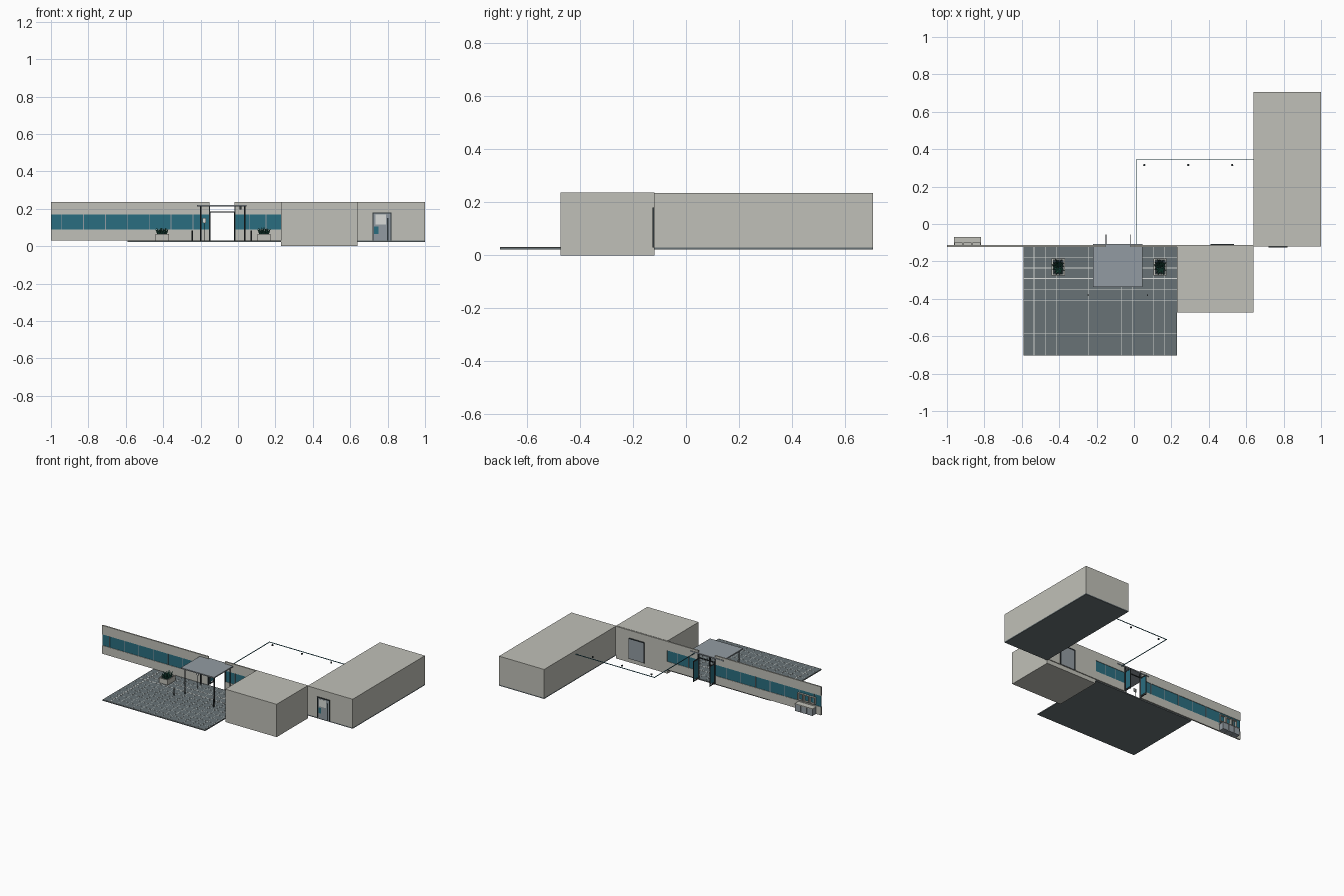
import bpy, bmesh, math, random
from mathutils import Matrix, Vector

random.seed(4)
old = bpy.data.objects.get("Cube")
if old:
    bpy.data.objects.remove(old, do_unlink=True)


def material(name, *rgb):
    m = bpy.data.materials.new(name)
    m.use_nodes = True
    m.diffuse_color = (*rgb, 1)
    m.node_tree.nodes["Principled BSDF"].inputs["Base Color"].default_value = (*rgb, 1)
    return m


concrete = material("warm grey concrete", 0.53, 0.53, 0.48)
paving = material("slate paving", 0.14, 0.17, 0.18)
joint = material("pale joint", 0.70, 0.72, 0.70)
glass = material("teal glass", 0.023, 0.155, 0.215)
metal = material("blue grey metal", 0.29, 0.33, 0.36)
dark = material("charcoal metal", 0.03, 0.04, 0.045)
leaf = material("deep green leaf", 0.02, 0.13, 0.09)


def finish(name, bm, mat):
    me = bpy.data.meshes.new(name)
    bm.to_mesh(me)
    bm.free()
    me.materials.append(mat)
    ob = bpy.data.objects.new(name, me)
    bpy.context.scene.collection.objects.link(ob)
    return ob


def boxes(name, mat, *spans):
    """One object from boxes given as (x0, x1, y0, y1, z0, z1)."""
    bm = bmesh.new()
    for x0, x1, y0, y1, z0, z1 in spans:
        mid = Matrix.Translation(((x0 + x1) / 2, (y0 + y1) / 2, (z0 + z1) / 2))
        bmesh.ops.create_cube(bm, size=1, matrix=mid @ Matrix.Diagonal((x1 - x0, y1 - y0, z1 - z0, 1)))
    return finish(name, bm, mat)


def posts(name, mat, points, radius, z0, z1):
    bm = bmesh.new()
    for x, y in points:
        bmesh.ops.create_cone(bm, cap_ends=True, segments=12, radius1=radius, radius2=radius,
                              depth=z1 - z0, matrix=Matrix.Translation((x, y, (z0 + z1) / 2)))
    return finish(name, bm, mat)


FLOOR, TOP = 0.03, 0.235
WALL = (-0.122, -0.112)      # wall depth
SILL, HEAD = 0.09, 0.17      # window band

# Main volumes
boxes("long_hall", concrete, (0.64, 1, -0.12, 0.705, FLOOR, TOP))
boxes("long_hall_floor", paving, (0.64, 1, -0.12, 0.705, 0.022, FLOOR))
boxes("front_block", concrete, (0.23, 0.64, -0.473, -0.118, 0, TOP + 0.002))

# Long wall with a ribbon window on each side of the entrance
wings = [(-1, -0.152), (-0.018, 0.23)]
bands = [(a, b, *WALL, *z) for a, b in wings for z in ((FLOOR, SILL), (HEAD, TOP))]
boxes("long_wall", concrete, *bands, (0.23, 0.64, *WALL, FLOOR, TOP))
boxes("ribbon_window", glass, *[(a, b, -0.119, -0.115, SILL, HEAD) for a, b in wings])
bars = [-0.943 + 0.117 * i for i in range(7)] + [0.06, 0.15]
boxes("window_mullions", metal, *[(x - 0.002, x + 0.002, -0.121, -0.113, SILL, HEAD) for x in bars])

# Plaza slab with tile joints
X0, X1, Y0, Y1 = -0.59, 0.23, -0.703, -0.12
boxes("plaza_slab", paving, (X0, X1, Y0, Y1, 0.022, FLOOR))
step, w = 0.058, 0.0007
lines = [(X0 + step * i - w, X0 + step * i + w, Y0, Y1, FLOOR, FLOOR + 0.0004) for i in range(1, 15)]
lines += [(X0, X1, Y1 - step * i - w, Y1 - step * i + w, FLOOR, FLOOR + 0.0004) for i in range(1, 11)]
boxes("plaza_joints", joint, *lines)
boxes("plaza_bands", joint, (X0, X1, -0.237, -0.233, FLOOR, 0.0308), (X0, X1, -0.293, -0.289, FLOOR, 0.0308),
      (-0.537, -0.533, Y0, Y1, FLOOR, 0.0308))

# Entrance canopy, posts and bollards
boxes("canopy_roof", metal, (-0.22, 0.045, -0.337, -0.108, 0.212, 0.22))
posts("canopy_posts", dark, [(x, y) for x in (-0.2, 0.035) for y in (-0.32, -0.14)], 0.004, FLOOR, 0.212)
posts("bollards", dark, [(-0.245, -0.38), (0.072, -0.38)], 0.004, FLOOR, 0.085)
boxes("canopy_lamp", dark, (0.008, 0.02, -0.25, -0.238, 0.195, 0.212))
posts("sign_post", dark, [(-0.18, -0.2)], 0.002, FLOOR, 0.14)
boxes("sign_plate", joint, (-0.19, -0.17, -0.206, -0.202, 0.125, 0.15))

# Entrance frame and doors swung open behind the wall
boxes("entrance_frame", dark, (-0.156, -0.15, -0.124, -0.11, FLOOR, 0.212),
      (-0.02, -0.014, -0.124, -0.11, FLOOR, 0.212), (-0.15, -0.02, -0.12, -0.114, 0.18, 0.186))
for side, x in (("right", -0.15), ("left", -0.02)):
    boxes(side + "_open_door_glass", glass, (x - 0.001, x + 0.001, -0.105, -0.061, 0.045, 0.172))
    boxes(side + "_open_door_frame", dark,
          *[(x - 0.002, x + 0.002, y, y + 0.006, FLOOR, 0.18) for y in (-0.111, -0.061)],
          *[(x - 0.002, x + 0.002, -0.105, -0.061, z, z + 0.008) for z in (0.032, 0.172)])


# Closed side doors
def side_door(name, x0, x1, face, out):
    def plate(a, b, depth, z0, z1):
        ya, yb = sorted((face, face + out * depth))
        return (a, b, ya, yb, z0, z1)
    boxes(name + "_panel", metal, plate(x0, x1, 0.003, FLOOR, 0.176))
    boxes(name + "_frame", dark, plate(x0 - 0.005, x0, 0.006, FLOOR, 0.18),
          plate(x1, x1 + 0.005, 0.006, FLOOR, 0.18), plate(x0, x1, 0.006, 0.174, 0.18))
    return plate


side_door("wall_door", 0.415, 0.53, WALL[1], 1)
plate = side_door("hall_door", 0.725, 0.815, -0.12, -1)
boxes("hall_door_light", joint, plate(0.735, 0.79, 0.004, 0.115, 0.168))
boxes("hall_door_glass", glass, plate(0.728, 0.75, 0.004, 0.065, 0.105))
boxes("hall_door_stile", dark, plate(0.797, 0.805, 0.005, FLOOR, 0.15))

# Planters with spiky plants
for side, cx in (("right", -0.405), ("left", 0.14)):
    cy = -0.23
    hx, hy, t = 0.035, 0.045, 0.006
    boxes(side + "_planter", concrete,
          *[(cx + s * (hx - t / 2) - t / 2, cx + s * (hx - t / 2) + t / 2, cy - hy, cy + hy, FLOOR, 0.066) for s in (-1, 1)],
          *[(cx - hx, cx + hx, cy + s * (hy - t / 2) - t / 2, cy + s * (hy - t / 2) + t / 2, FLOOR, 0.066) for s in (-1, 1)])
    boxes(side + "_planter_soil", dark, (cx - hx + t, cx + hx - t, cy - hy + t, cy + hy - t, FLOOR, 0.058))
    bm = bmesh.new()
    for i in range(32):
        a = i * 2.4
        r = math.sqrt(i / 32)
        lean = Vector((0.55 * r * math.cos(a), 0.7 * r * math.sin(a), 1))
        base = Matrix.Translation((cx + 0.02 * r * math.cos(a), cy + 0.028 * r * math.sin(a), 0.057))
        length = random.uniform(0.032, 0.044)
        turn = lean.to_track_quat("Z", "Y").to_matrix().to_4x4()
        bmesh.ops.create_cone(bm, cap_ends=True, segments=5, radius1=0.005, radius2=0.001, depth=length,
                              matrix=base @ turn @ Matrix.Translation((0, 0, length / 2)))
    finish(side + "_plant", bm, leaf)

# Cabinets and open frames behind the far end of the wall
cells = [-0.96 + 0.048 * i for i in range(3)]
boxes("cabinets", metal, *[(x, x + 0.044, -0.112, -0.072, FLOOR, 0.078) for x in cells])
boxes("cabinet_counter", concrete, (-0.962, -0.818, -0.112, -0.07, 0.078, 0.083))
rails = []
for x in cells:
    rails += [(a, a + 0.004, -0.112, -0.098, 0.1, 0.15) for a in (x, x + 0.04)]
    rails += [(x, x + 0.044, -0.112, -0.098, z, z + 0.004) for z in (0.1, 0.146)]
boxes("wall_frames", concrete, *rails)

# Thin ceiling edge and lamps of the rear room
e, zc = 0.004, 0.205
boxes("ceiling_edge", glass, (0.01, 0.01 + e, -0.112, 0.345, zc, zc + e),
      (0.01, 0.64, 0.345 - e, 0.345, zc, zc + e))
posts("ceiling_lamps", dark, [(x, 0.315) for x in (0.055, 0.29, 0.525)], 0.006, 0.203, 0.211)
